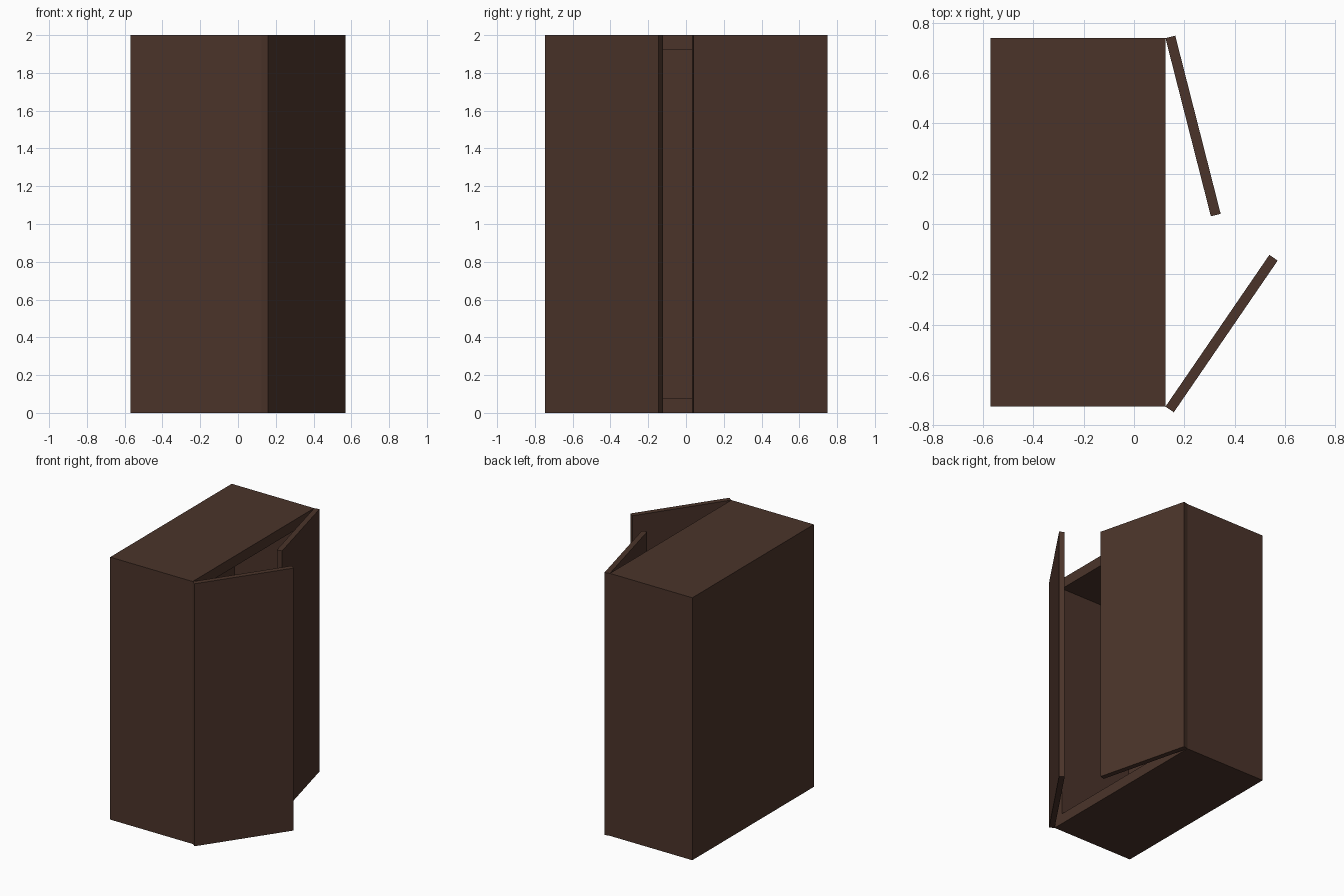
import bpy, bmesh
from math import radians
from mathutils import Matrix, Vector

if "Cube" in bpy.data.objects:
    bpy.data.objects.remove(bpy.data.objects["Cube"])

HEIGHT, WALL, DOOR_T, DOOR_W = 2.0, 0.08, 0.04, 0.73
X_BACK, X_FRONT = -0.57, 0.125
Y_MIN, Y_MAX = -0.725, 0.738

wood = bpy.data.materials.new("dark_wood")
wood.diffuse_color = (0.07, 0.034, 0.023, 1)
wood.use_nodes = True
wood.node_tree.nodes["Principled BSDF"].inputs["Base Color"].default_value = wood.diffuse_color


def box(lo, hi):
    """Return a bmesh box spanning the two corners."""
    lo, hi = Vector(lo), Vector(hi)
    bm = bmesh.new()
    mat = Matrix.Translation((lo + hi) / 2) @ Matrix.Diagonal((*(hi - lo), 1))
    bmesh.ops.create_cube(bm, size=1, matrix=mat)
    return bm


def finish(bm, name):
    bmesh.ops.recalc_face_normals(bm, faces=bm.faces)
    mesh = bpy.data.meshes.new(name)
    bm.to_mesh(mesh)
    bm.free()
    mesh.materials.append(wood)
    ob = bpy.data.objects.new(name, mesh)
    bpy.context.collection.objects.link(ob)
    return ob


# cabinet: box whose +x face is inset and pushed in to hollow it out
bm = box((X_BACK, Y_MIN, 0), (X_FRONT, Y_MAX, HEIGHT))
bm.normal_update()
opening = max(bm.faces, key=lambda f: f.calc_center_median().x)
bmesh.ops.inset_region(bm, faces=[opening], thickness=WALL, use_even_offset=True)
res = bmesh.ops.extrude_discrete_faces(bm, faces=[opening])
depth = X_FRONT - X_BACK - WALL
bmesh.ops.translate(bm, verts=res["faces"][0].verts, vec=(-depth, 0, 0))
finish(bm, "cabinet")


# doors: slabs hinged on the cabinet's front corners, each swung ajar
def door(name, hinge_y, side, angle):
    ends = sorted((0, side * DOOR_W))
    bm = box((0, ends[0], 0), (DOOR_T, ends[1], HEIGHT))
    ob = finish(bm, name)
    ob.location = (X_FRONT, hinge_y, 0)
    ob.rotation_euler.z = -side * radians(angle)


door("left_door", Y_MIN, 1, 34.4)
door("right_door", Y_MAX, -1, 14.3)
